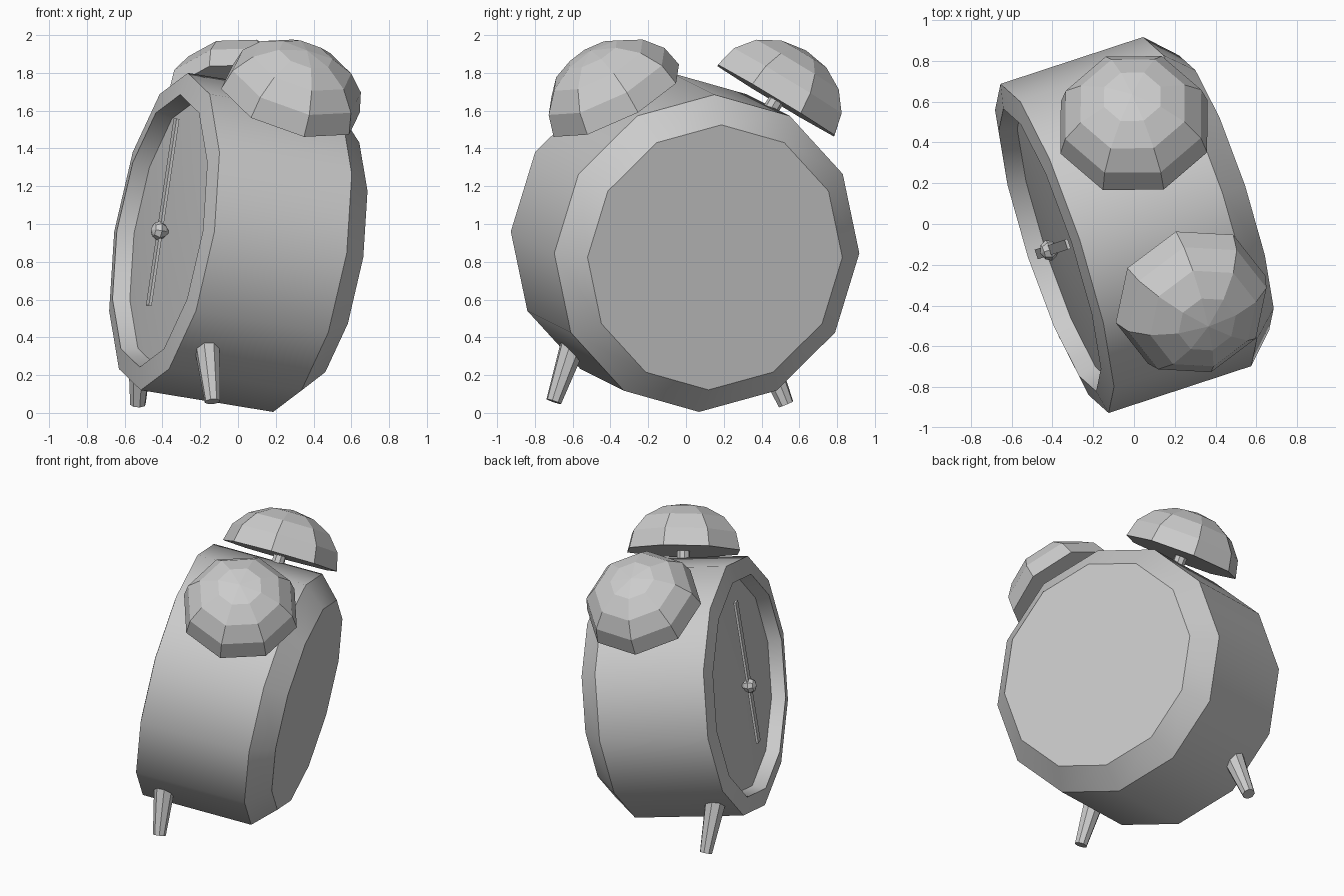
import bpy, bmesh
from math import sin, cos, radians, tau
from mathutils import Vector, Matrix

if "Cube" in bpy.data.objects:
    bpy.data.objects.remove(bpy.data.objects["Cube"])

# Tilted clock frame: V across the dial, U up the dial, A from dial to back
A = Vector((0.70, 0.23, -0.115)).normalized()
V = Vector((-A.y, A.x, 0)).normalized()
U = A.cross(V)
FRONT = Vector((-0.39, -0.12, 0.96))


def frame(origin, x, y, z):
    m = Matrix((x, y, z)).transposed().to_4x4()
    m.translation = origin
    return m


def along(origin, direction):
    q = Vector((0, 0, 1)).rotation_difference(direction)
    return Matrix.Translation(origin) @ q.to_matrix().to_4x4()


def finish(name, bm, matrix, smooth=None):
    bmesh.ops.recalc_face_normals(bm, faces=bm.faces)
    me = bpy.data.meshes.new(name)
    bm.to_mesh(me)
    bm.free()
    ob = bpy.data.objects.new(name, me)
    bpy.context.collection.objects.link(ob)
    ob.matrix_world = matrix
    if smooth:
        bpy.ops.object.select_all(action='DESELECT')
        ob.select_set(True)
        bpy.context.view_layer.objects.active = ob
        bpy.ops.object.shade_smooth_by_angle(angle=radians(smooth))
    return ob


def lathe(name, profile, sides, matrix, turn=0, smooth=None):
    """Revolve (radius, height) points around local z; radius 0 makes a pole."""
    bm = bmesh.new()
    rings = []
    for r, h in profile:
        n = sides if r else 1
        rings.append([bm.verts.new((r * cos(turn + tau * i / sides),
                                    r * sin(turn + tau * i / sides), h)) for i in range(n)])
    for a, b in zip(rings, rings[1:]):
        for i in range(sides):
            j = (i + 1) % sides
            quad = [a[i % len(a)], a[j % len(a)], b[j % len(b)], b[i % len(b)]]
            bm.faces.new(list(dict.fromkeys(quad)))
    return finish(name, bm, matrix, smooth)


body = frame(FRONT, V, U, A)

# Twelve-sided case with raised bezel and chamfered back
lathe("case", [(0.71, 0.065), (0.73, -0.025), (0.85, 0), (0.85, 0.746),
               (0.71, 0.886), (0, 0.886)], 12, body, smooth=31)
# Slightly raised dial
lathe("dial", [(0, 0.02), (0.71, 0.065)], 12, body, smooth=31)

# Hub and hands
lathe("hub", [(0, -0.075), (0.037, -0.06), (0.053, -0.03), (0.037, 0), (0, 0.03)], 8, body)
for name, length, sign in (("minute_hand", 0.6, 1), ("hour_hand", 0.4, -1)):
    bm = bmesh.new()
    bmesh.ops.create_cube(bm, size=1, matrix=Matrix.Translation((0, sign * length / 2, -0.025))
                          @ Matrix.Diagonal((0.05, length, 0.016, 1)))
    finish(name, bm, body)

# Bells on stems, leaning 30 degrees to each side
middle = FRONT + A * 0.443
dome = [(0, 0)] + [(0.39 * cos(radians(a)), 0.31 * sin(radians(a)))
                   for a in (0, 22.5, 45, 67.5)] + [(0, 0.31)]
for side, sign, turn in (("left", 1, 22.5), ("right", -1, 15)):
    axis = U * cos(radians(30)) + V * sign * 0.5
    lathe(side + "_bell", dome, 8, along(middle + axis * 0.89, axis), radians(turn))
    lathe(side + "_stem", [(0, 0.78), (0.042, 0.78), (0.042, 0.92), (0, 0.92)], 8,
          along(middle, axis))

# Tapered feet
for side, tip, down in (("left", (-0.53, 0.53, 0.045), (-0.05, 0.42, -1)),
                        ("right", (-0.135, -0.70, 0.06), (0.1, -0.34, -1))):
    lathe(side + "_foot", [(0, -0.38), (0.074, -0.38), (0.042, 0), (0, 0)], 8,
          along(Vector(tip), Vector(down).normalized()))
